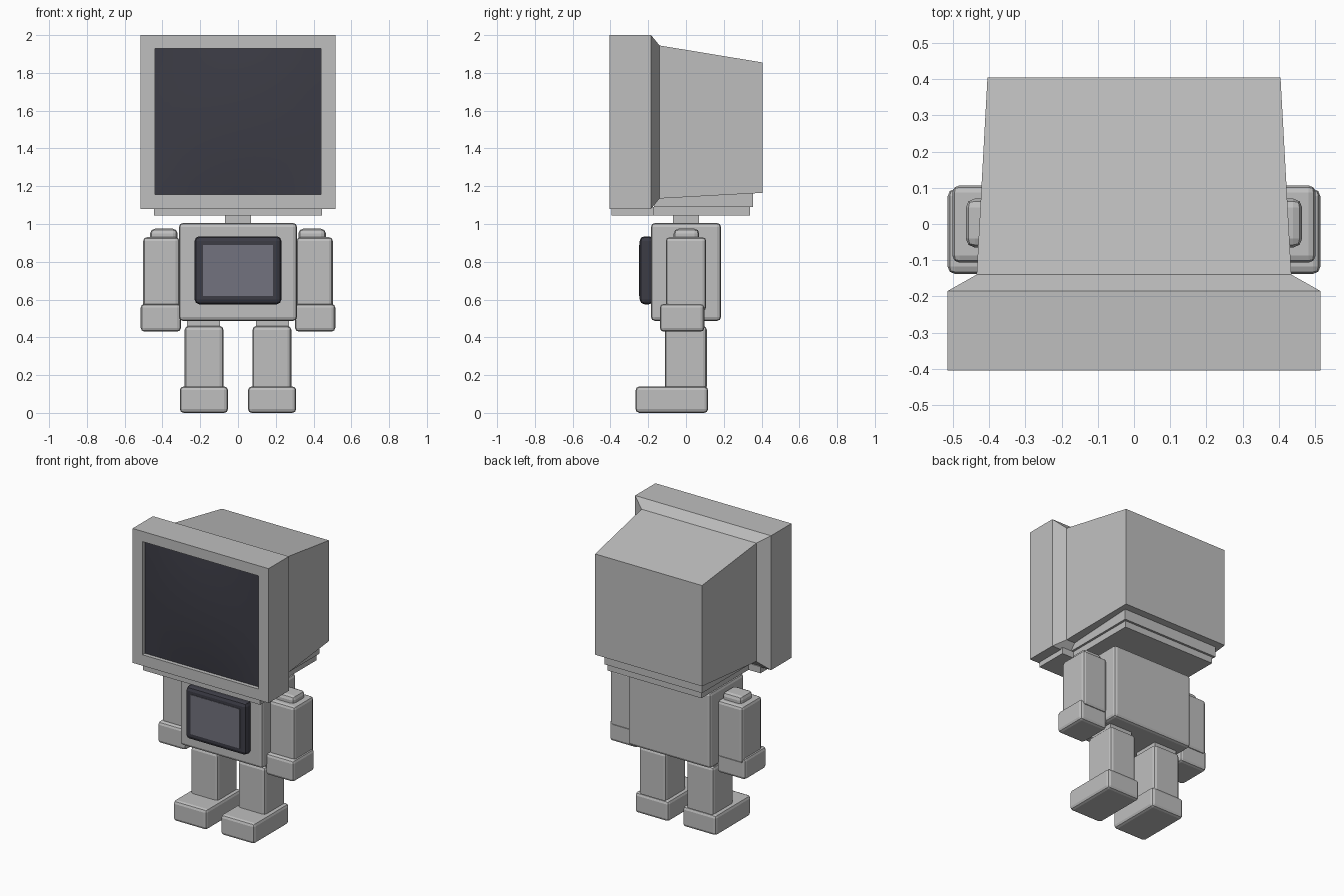
import bpy, bmesh

if "Cube" in bpy.data.objects:
    bpy.data.objects.remove(bpy.data.objects["Cube"])


def material(name, rgb):
    m = bpy.data.materials.new(name)
    m.diffuse_color = (*rgb, 1)
    m.use_nodes = True
    m.node_tree.nodes["Principled BSDF"].inputs["Base Color"].default_value = m.diffuse_color
    return m


GREY = material("light grey", (0.52, 0.52, 0.52))
DARK = material("dark slate", (0.045, 0.045, 0.06))
PANEL = material("panel grey", (0.17, 0.17, 0.21))


def finish(name, bm, *mats):
    bmesh.ops.recalc_face_normals(bm, faces=bm.faces)
    me = bpy.data.meshes.new(name)
    bm.to_mesh(me)
    bm.free()
    for m in mats:
        me.materials.append(m)
    ob = bpy.data.objects.new(name, me)
    bpy.context.collection.objects.link(ob)
    return ob


def box(name, x, y, z, mat=GREY, bevel=0.0, segments=2):
    """Box from (min, max) pairs, with optional rounded edges."""
    bm = bmesh.new()
    bmesh.ops.create_cube(bm, size=1)
    for v in bm.verts:
        v.co = [r[0] if c < 0 else r[1] for c, r in zip(v.co, (x, y, z))]
    if bevel:
        bmesh.ops.bevel(bm, geom=bm.edges[:], offset=bevel, segments=segments,
                        profile=0.5, affect='EDGES')
    return finish(name, bm, mat)


# Monitor shell: rectangular rings lofted from the screen recess to the back
# each ring: half width, y, bottom z, top z
rings = [(0.44, -0.375, 1.155, 1.93), (0.44, -0.405, 1.155, 1.93),
         (0.515, -0.405, 1.08, 2.0), (0.515, -0.185, 1.08, 2.0),
         (0.435, -0.14, 1.135, 1.945), (0.405, 0.405, 1.165, 1.855)]
bm = bmesh.new()
loops = [[bm.verts.new(p) for p in ((-w, y, a), (w, y, a), (w, y, b), (-w, y, b))]
         for w, y, a, b in rings]
for r, s in zip(loops, loops[1:]):
    for i in range(4):
        j = (i + 1) % 4
        bm.faces.new((r[i], r[j], s[j], s[i]))
bm.faces.new(loops[-1])
bm.faces.new(loops[0])
finish("monitor_shell", bm, GREY)

# Gently bulging screen
bm = bmesh.new()
bmesh.ops.create_grid(bm, x_segments=12, y_segments=12, size=1)
for v in bm.verts:
    u, t = v.co.x, v.co.y
    v.co = (0.44 * u, -0.378 - 0.022 * (1 - u * u) * (1 - t * t), 1.5425 + 0.3875 * t)
screen = finish("monitor_screen", bm, DARK)
for p in screen.data.polygons:
    p.use_smooth = True
if sum(p.normal.y for p in screen.data.polygons) > 0:
    screen.data.flip_normals()

# Monitor stand and neck
box("stand_front", (-0.445, 0.445), (-0.395, -0.17), (1.045, 1.09))
box("stand_upper", (-0.37, 0.37), (-0.17, 0.355), (1.09, 1.18))
box("stand_lower", (-0.355, 0.355), (-0.17, 0.34), (1.045, 1.09))
box("neck", (-0.07, 0.07), (-0.07, 0.07), (0.98, 1.06))

# Torso with chest display
box("torso", (-0.312, 0.312), (-0.185, 0.185), (0.487, 1.005), bevel=0.02)
box("chest_frame", (-0.23, 0.23), (-0.245, -0.17), (0.575, 0.935), DARK, 0.025)
box("chest_display", (-0.185, 0.185), (-0.248, -0.242), (0.62, 0.89), PANEL)

# Limbs, one set per side
parts = [("shoulder", (0.32, 0.465), (-0.065, 0.07), (0.90, 0.975), 0.025),
         ("arm", (0.31, 0.502), (-0.107, 0.107), (0.54, 0.93), 0.02),
         ("hand", (0.302, 0.515), (-0.138, 0.097), (0.43, 0.577), 0.02),
         ("hip", (0.095, 0.27), (-0.09, 0.09), (0.42, 0.50), 0.0),
         ("leg", (0.077, 0.282), (-0.112, 0.11), (0.12, 0.46), 0.02),
         ("foot", (0.053, 0.308), (-0.267, 0.117), (0.0, 0.14), 0.02)]
for side, s in (("left", -1), ("right", 1)):
    for name, x, y, z, bev in parts:
        box(f"{side}_{name}", sorted((s * x[0], s * x[1])), y, z, GREY, bev)
